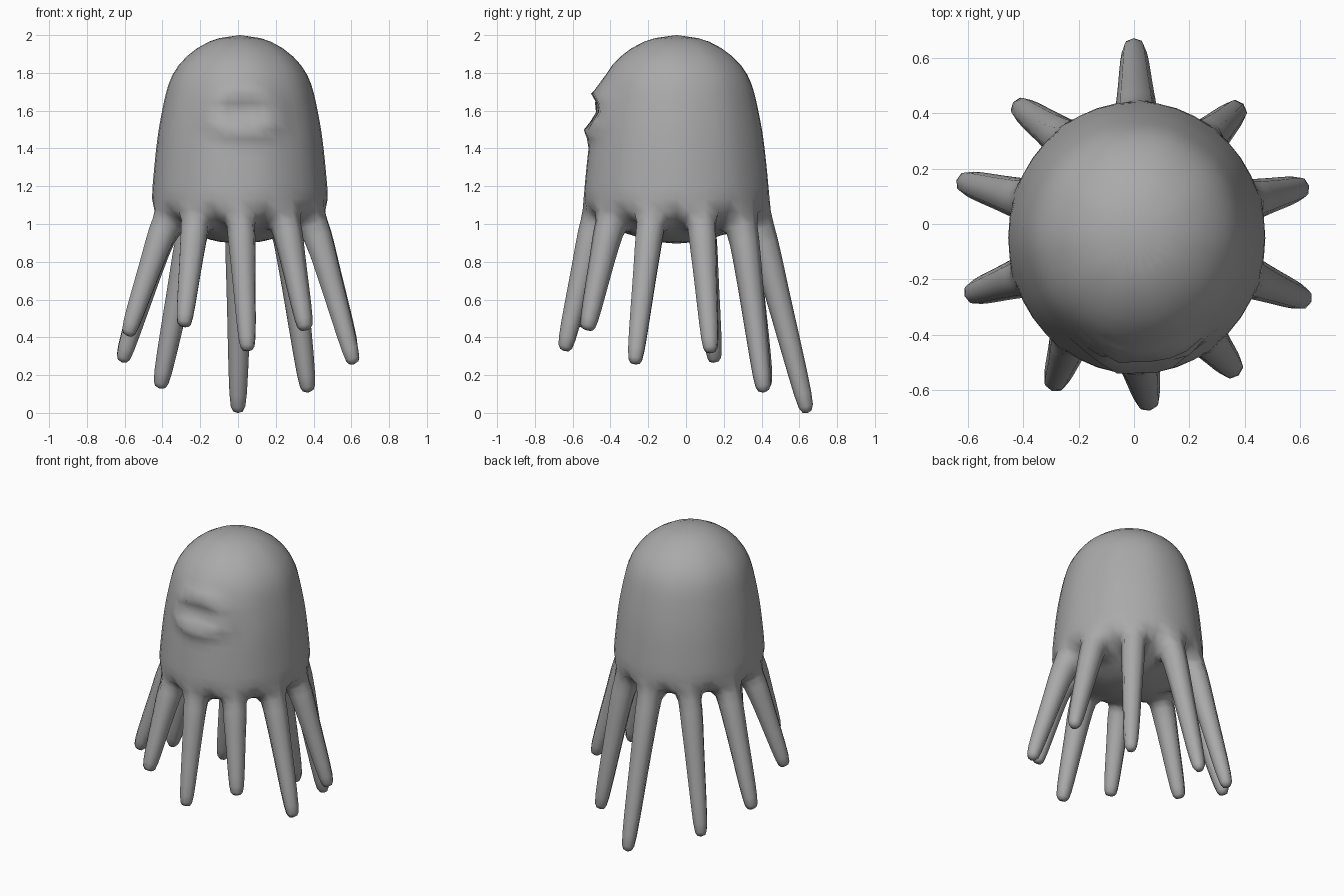
import bpy, bmesh, math
from mathutils import Vector

if "Cube" in bpy.data.objects:
    bpy.data.objects.remove(bpy.data.objects["Cube"])

SEGS = 20
CENTRE = Vector((0.01, -0.05, 0))

# dome profile from crown to underside: (radius, height)
PROFILE = [(0.165, 1.975), (0.29, 1.89), (0.365, 1.79), (0.395, 1.69), (0.415, 1.59),
           (0.432, 1.5), (0.445, 1.4), (0.455, 1.3), (0.464, 1.2), (0.475, 1.07),
           (0.30, 0.975), (0.16, 0.91)]
RIM = 9

# tentacle tips, anticlockwise from the right
TIPS = [(0.60, 0.13, 0.33), (0.37, 0.41, 0.12), (0.0, 0.64, 0.01), (-0.41, 0.42, 0.14),
        (-0.61, 0.15, 0.28), (-0.58, -0.25, 0.42), (-0.285, -0.57, 0.47),
        (0.05, -0.64, 0.34), (0.355, -0.52, 0.45), (0.61, -0.27, 0.27)]

# tentacle taper: (fraction of length, half width, outward bow)
TAPER = [(0.1, 0.086, 0.022), (0.35, 0.072, 0.016), (0.65, 0.062, 0.01),
         (0.93, 0.051, 0.003), (1.0, 0.036, 0.0)]

grey = bpy.data.materials.new("soft grey")
grey.diffuse_color = (0.4, 0.4, 0.4, 1)
grey.use_nodes = True
grey.node_tree.nodes["Principled BSDF"].inputs["Base Color"].default_value = grey.diffuse_color

bm = bmesh.new()


def angle(j):
    # tentacle panels are a little wider than the gaps between them
    return math.radians(9 + 18 * j + (-1.5 if j % 2 == 0 else 1.5))


def bridge(a, b):
    n = len(a)
    for i in range(n):
        bm.faces.new((a[i], a[(i + 1) % n], b[(i + 1) % n], b[i]))


# dome rings
rings = []
for r, z in PROFILE:
    rings.append([bm.verts.new(CENTRE + Vector((r * 1.01 * math.cos(angle(j)),
                                               r * 1.07 * math.sin(angle(j)), z)))
                  for j in range(SEGS)])
for k in range(len(rings) - 1):
    if k != RIM:
        bridge(rings[k], rings[k + 1])

# crown and underside caps
for ring, z in ((rings[0], 2.006), (rings[-1], 0.893)):
    pole = bm.verts.new(CENTRE + Vector((0, 0, z)))
    for j in range(SEGS):
        bm.faces.new((ring[j], ring[(j + 1) % SEGS], pole))

# rim: every other panel grows into a tentacle, the rest close the gaps
for j in range(SEGS):
    n = (j + 1) % SEGS
    loop = [rings[RIM][j], rings[RIM][n], rings[RIM + 1][n], rings[RIM + 1][j]]
    if j % 2:
        bm.faces.new(loop)
        continue
    base = sum((v.co for v in loop), Vector()) / 4
    tip = Vector(TIPS[j // 2])
    axis = (tip - base).normalized()
    tip += axis * 0.018
    side = Vector((-axis.y, axis.x, 0)).normalized()
    out = axis.cross(side)
    if out.dot(Vector((axis.x, axis.y, 0))) < 0:
        out = -out
    for t, h, bow in TAPER:
        mid = base.lerp(tip, t) + out * bow
        ring = [bm.verts.new(mid + out * h * o + side * h * s)
                for o, s in ((1, -1), (1, 1), (-1, 1), (-1, -1))]
        bridge(loop, ring)
        loop = ring
    bm.faces.new(loop)

bmesh.ops.recalc_face_normals(bm, faces=bm.faces)
mesh = bpy.data.meshes.new("tentacled_body")
bm.to_mesh(mesh)
bm.free()
mesh.materials.append(grey)
body = bpy.data.objects.new("tentacled_body", mesh)
bpy.context.collection.objects.link(body)
bpy.context.view_layer.objects.active = body
body.select_set(True)

# round off the cage
sub = body.modifiers.new("rounding", 'SUBSURF')
sub.levels = sub.render_levels = 1
bpy.ops.object.modifier_apply(modifier=sub.name)

# oval socket on the front: raised brow and lip around a shallow hollow
for v in body.data.vertices:
    if v.co.y < -0.25 and v.co.z > 1.25:
        dx, dz = (v.co.x - 0.03) / 0.16, (v.co.z - 1.595) / 0.1
        rho = math.hypot(dx, dz)
        lip = max(0, 1 - abs(rho - 1.1) / 0.5) * (0.3 + 0.7 * abs(dz) / max(rho, 0.01))
        hollow = max(0, 1 - rho / 0.9)
        v.co.y += -0.05 * lip + 0.02 * hollow

bpy.ops.object.shade_smooth()
